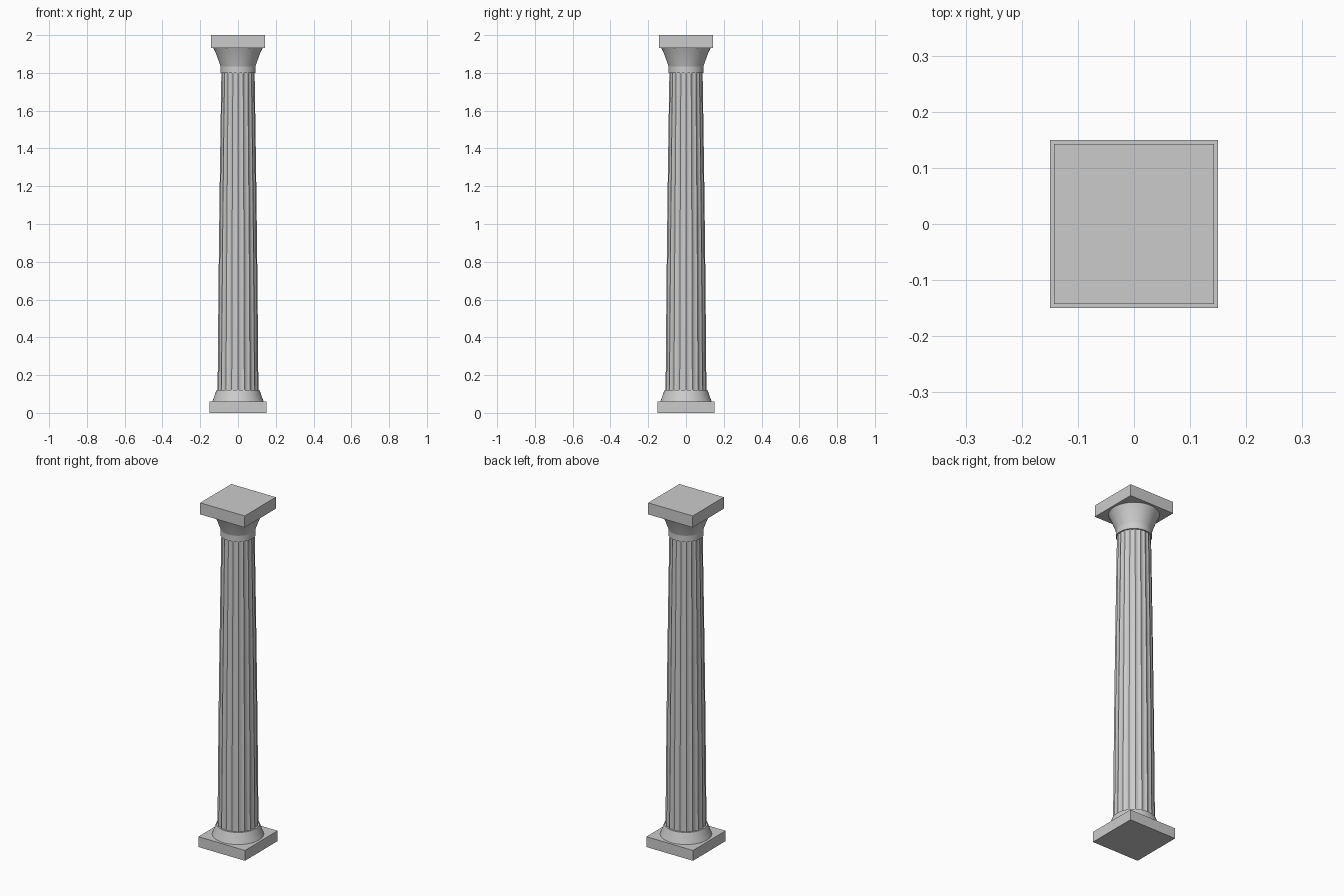
import bpy, bmesh, math

if "Cube" in bpy.data.objects:
    bpy.data.objects.remove(bpy.data.objects["Cube"])

FLUTES = 20
STEPS = 6  # segments across each flute


def finish(bm, name, smooth=True):
    bmesh.ops.recalc_face_normals(bm, faces=bm.faces)
    mesh = bpy.data.meshes.new(name)
    bm.to_mesh(mesh)
    bm.free()
    obj = bpy.data.objects.new(name, mesh)
    bpy.context.collection.objects.link(obj)
    if smooth:
        bpy.ops.object.select_all(action='DESELECT')
        obj.select_set(True)
        bpy.context.view_layer.objects.active = obj
        bpy.ops.object.shade_smooth_by_angle(angle=math.radians(30))
    return obj


def slab(name, half, z0, z1):
    bm = bmesh.new()
    bmesh.ops.create_cube(bm, size=1)
    for v in bm.verts:
        v.co = (v.co.x * 2 * half, v.co.y * 2 * half, z0 if v.co.z < 0 else z1)
    return finish(bm, name, False)


def stack(name, profile, count, scale=lambda i: 1.0):
    """Skin rings of (radius, z), with an optional radial scale per vertex."""
    bm = bmesh.new()
    rings = []
    for r, z in profile:
        ring = []
        for i in range(count):
            a = 2 * math.pi * i / count
            q = r * scale(i)
            ring.append(bm.verts.new((q * math.cos(a), q * math.sin(a), z)))
        rings.append(ring)
    for lo, hi in zip(rings, rings[1:]):
        for i in range(count):
            j = (i + 1) % count
            bm.faces.new((lo[i], lo[j], hi[j], hi[i]))
    bm.faces.new(rings[0][::-1])
    bm.faces.new(rings[-1])
    return finish(bm, name)


# Square plinth and abacus
slab("plinth", 0.15, 0.0, 0.06)
slab("abacus", 0.143, 1.933, 2.0)

# Flared round base
stack("base_moulding", [(0.136, 0.06), (0.129, 0.078), (0.122, 0.098), (0.114, 0.12)], 64)

# Tapered shaft with scooped flutes meeting at sharp ridges
shaft = []
for k in range(9):
    t = k / 8
    shaft.append((0.108 - 0.02 * t + 0.002 * math.sin(math.pi * t), 0.12 + 1.68 * t))
stack("fluted_shaft", shaft, FLUTES * STEPS,
      lambda i: 1 - 0.05 * math.sin(math.pi * (i % STEPS) / STEPS))

# Neck ring and flared capital
stack("neck_ring", [(0.093, 1.80), (0.093, 1.835)], 64)
stack("capital_echinus", [(0.093, 1.835), (0.101, 1.86), (0.111, 1.887),
                          (0.121, 1.912), (0.131, 1.933)], 64)
